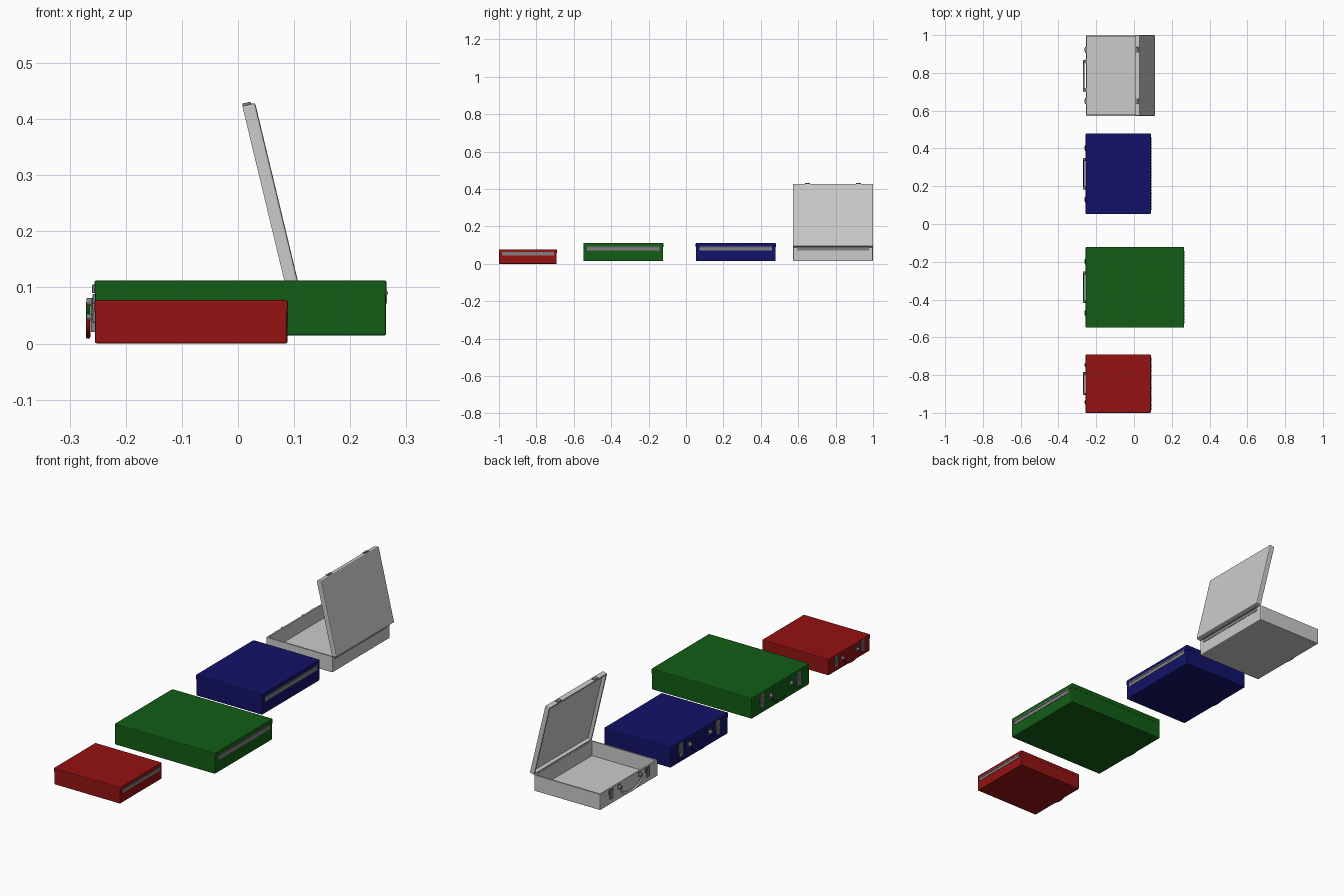
import bpy, bmesh, math
from mathutils import Matrix, Vector

if "Cube" in bpy.data.objects:
    bpy.data.objects.remove(bpy.data.objects["Cube"])

WIDTH, SEAM, TOP = 0.426, 0.075, 0.0985   # case width, lid seam height, closed height


def material(name, rgb):
    m = bpy.data.materials.new(name)
    m.diffuse_color = (*rgb, 1)
    m.use_nodes = True
    m.node_tree.nodes["Principled BSDF"].inputs["Base Color"].default_value = m.diffuse_color
    return m


METAL = material("dull_metal", (0.22, 0.22, 0.22))


def finish(name, bm, M, mat, smooth=False):
    bmesh.ops.recalc_face_normals(bm, faces=bm.faces)
    bm.transform(M)
    for f in bm.faces:
        f.smooth = smooth
    me = bpy.data.meshes.new(name)
    bm.to_mesh(me)
    bm.free()
    ob = bpy.data.objects.new(name, me)
    bpy.context.collection.objects.link(ob)
    if mat:
        me.materials.append(mat)
    return ob


def box(name, lo, hi, M, mat, bevel=0.0, open_dir=0, wall=0.007):
    """Bevelled box; open_dir +1/-1 hollows it out from the top/bottom."""
    lo, hi = Vector(lo), Vector(hi)
    bm = bmesh.new()
    bmesh.ops.create_cube(bm, size=1,
                          matrix=Matrix.Translation((lo + hi) / 2) @ Matrix.Diagonal((*(hi - lo), 1)))
    if open_dir:
        rim = max(bm.faces, key=lambda f: f.normal.z * open_dir)
        edges = [e for e in bm.edges if e not in set(rim.edges)]
    else:
        edges = bm.edges[:]
    if bevel:
        bmesh.ops.bevel(bm, geom=edges, offset=bevel, segments=2, profile=0.5, affect='EDGES')
    if open_dir:
        bm.normal_update()
        rim = max(bm.faces, key=lambda f: f.calc_center_median().z * open_dir)
        bmesh.ops.inset_region(bm, faces=[rim], thickness=wall)
        inner = bmesh.ops.extrude_discrete_faces(bm, faces=[rim])['faces'][0]
        depth = hi.z - lo.z - wall
        bmesh.ops.translate(bm, verts=inner.verts, vec=(0, 0, -open_dir * depth))
    return finish(name, bm, M, mat)


def rod(name, centre, axis, radius, length, M, mat, sides=12):
    bm = bmesh.new()
    R = Matrix.Rotation(math.pi / 2, 4, 'Y' if axis == 'X' else 'X')
    bmesh.ops.create_cone(bm, cap_ends=True, segments=sides, radius1=radius, radius2=radius,
                          depth=length, matrix=Matrix.Translation(centre) @ R)
    return finish(name, bm, M, mat)


def strap(name, M, mat):
    """Hanging U-shaped grip with a rounded section swept along an arc."""
    bm = bmesh.new()
    n, sides, rings = 20, 8, []
    for i in range(n + 1):
        a = math.pi * i / n
        c = Vector((-0.012, -0.076 * math.cos(a), 0.060 - 0.044 * math.sin(a) ** 0.8))
        out = Vector((0, -math.cos(a), -math.sin(a)))
        r = 0.004 + 0.0015 * math.sin(a)
        rings.append([bm.verts.new(c + out * r * math.cos(t) + Vector((0.004 * math.sin(t), 0, 0)))
                      for t in (2 * math.pi * k / sides for k in range(sides))])
    for p, q in zip(rings, rings[1:]):
        for k in range(sides):
            bm.faces.new((p[k], p[(k + 1) % sides], q[(k + 1) % sides], q[k]))
    bm.faces.new(rings[0])
    bm.faces.new(rings[-1])
    return finish(name, bm, M, mat, True)


def briefcase(label, y, z, length, sy, sz, mat, opening=0.0):
    M = Matrix.Translation((-0.255, y, z)) @ Matrix.Diagonal((1, sy, sz, 1))
    pivot = Matrix.Translation((length, 0, SEAM))
    L = M @ pivot @ Matrix.Rotation(math.radians(opening), 4, 'Y') @ pivot.inverted()
    h = WIDTH / 2

    # shell halves
    box(label + "_base", (0, -h, 0), (length, h, SEAM), M, mat, 0.004, 1)
    box(label + "_lid", (-0.001, -h - 0.001, SEAM), (length + 0.001, h + 0.001, TOP), L, mat, 0.004, -1)

    # hinge along the back
    box(label + "_hinge_leaf", (length - 0.001, -0.193, 0.057), (length + 0.0015, 0.193, SEAM - 0.001), M, METAL)
    box(label + "_hinge_lid_leaf", (length - 0.001, -0.193, SEAM + 0.001), (length + 0.002, 0.193, SEAM + 0.005), L, METAL)
    for i in range(24):
        rod(label + "_hinge_knuckle", (length + 0.001, -0.193 + (i + 0.5) * 0.386 / 24, SEAM), 'Y',
            0.0025, 0.0135, M, METAL, 8)

    # latches and handle on the front wall
    for s in (-1, 1):
        c = s * 0.136
        box(label + "_latch_plate", (-0.004, c - 0.016, 0.048), (0.001, c + 0.016, SEAM - 0.001), M, METAL, 0.001)
        box(label + "_latch_lever", (-0.007, c - 0.010, 0.026), (0.001, c + 0.010, 0.066), M, METAL, 0.001)
        box(label + "_latch_catch", (-0.005, c - 0.014, SEAM + 0.001), (0.001, c + 0.014, SEAM + 0.016), L, METAL, 0.001)
        rod(label + "_handle_post", (-0.007, s * 0.076, 0.060), 'X', 0.0075, 0.016, M, METAL)
        box(label + "_handle_plate", (-0.002, s * 0.076 - 0.011, 0.048), (0.001, s * 0.076 + 0.011, 0.072), M, METAL)
    strap(label + "_handle", M, mat)


# four cases: small red, long green, blue, and an open grey one
briefcase("red_case", -0.845, 0.0, 0.343, 0.722, 0.785, material("red", (0.30, 0.006, 0.006)))
briefcase("green_case", -0.335, 0.014, 0.519, 1, 1, material("green", (0.006, 0.11, 0.008)))
briefcase("blue_case", 0.266, 0.014, 0.343, 1, 1, material("blue", (0.006, 0.006, 0.14)))
briefcase("grey_case", 0.786, 0.014, 0.343, 1, 1, None, 76.5)
